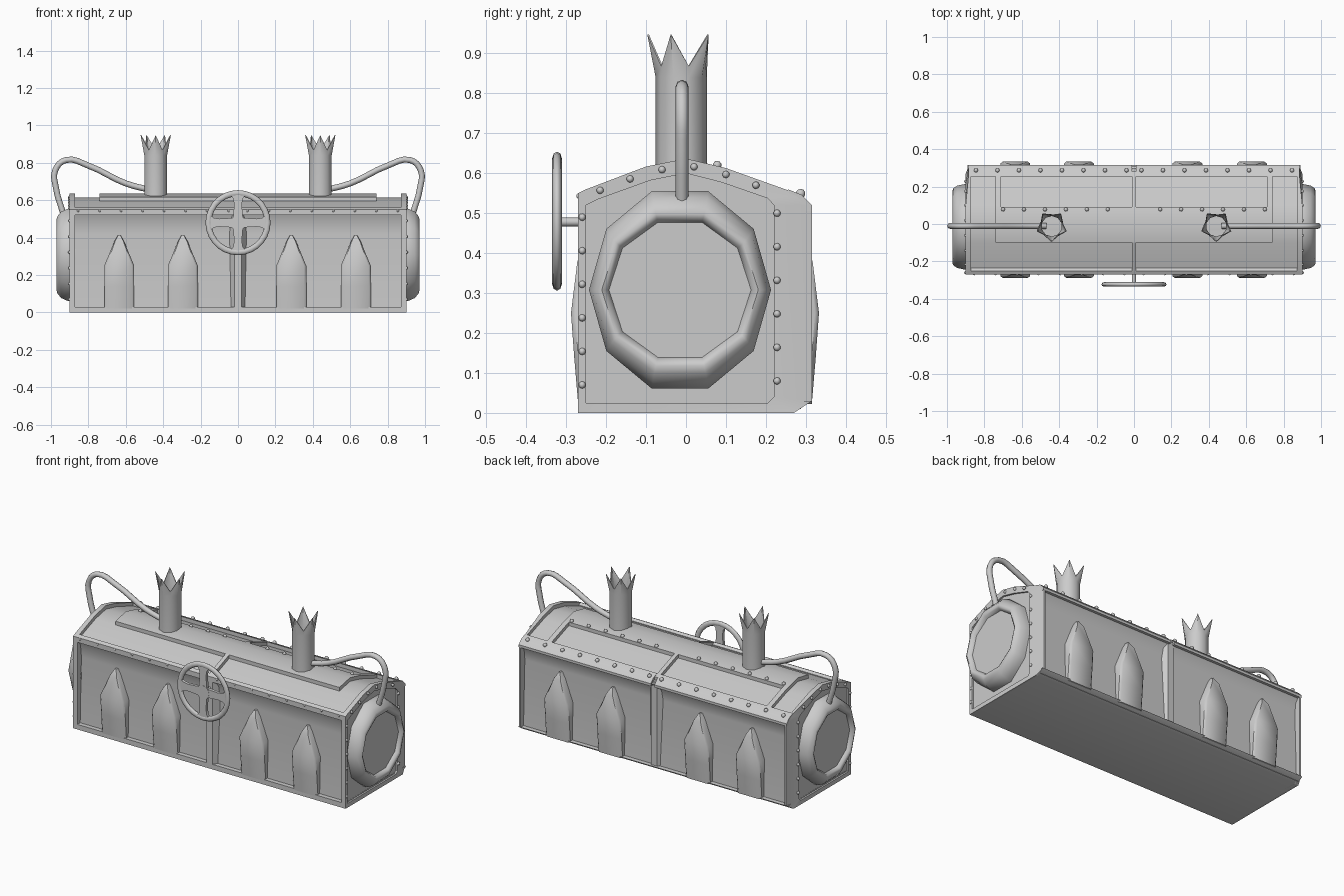
import bpy, bmesh, math
from mathutils import Vector, Matrix

if "Cube" in bpy.data.objects:
    bpy.data.objects.remove(bpy.data.objects["Cube"])

def finish(name, bm, angle=35):
    bmesh.ops.recalc_face_normals(bm, faces=bm.faces)
    me = bpy.data.meshes.new(name)
    bm.to_mesh(me)
    bm.free()
    ob = bpy.data.objects.new(name, me)
    bpy.context.collection.objects.link(ob)
    bpy.ops.object.select_all(action='DESELECT')
    ob.select_set(True)
    bpy.context.view_layer.objects.active = ob
    bpy.ops.object.shade_smooth_by_angle(angle=math.radians(angle))
    return ob

def loft(bm, rings, caps=(True, True), closed=False):
    vs = [[bm.verts.new(p) for p in r] for r in rings]
    n = len(vs[0])
    pairs = list(zip(vs, vs[1:])) + ([(vs[-1], vs[0])] if closed else [])
    for a, b in pairs:
        for i in range(n):
            bm.faces.new((a[i], a[(i + 1) % n], b[(i + 1) % n], b[i]))
    if caps[0]: bm.faces.new(vs[0])
    if caps[1]: bm.faces.new(vs[-1])

def extrude_x(name, prof, x0, x1, angle=35):
    bm = bmesh.new()
    loft(bm, [[(x, y, z) for y, z in prof] for x in (x0, x1)])
    return finish(name, bm, angle)

ROOF = [(-.27, .55), (-.25, .56), (-.1, .617), (0, .637), (.1, .613), (.29, .545), (.315, .52)]

def roof_z(y):
    for (a, za), (b, zb) in zip(ROOF, ROOF[1:]):
        if a <= y <= b:
            return za + (zb - za) * (y - a) / (b - a)
    return .52

def roof_strip(name, x0, x1, y0, y1, depth=.04):
    ys = [y0] + [p[0] for p in ROOF if y0 < p[0] < y1] + [y1]
    top = [(y, roof_z(y)) for y in ys]
    extrude_x(name, top + [(y, z - depth) for y, z in reversed(top)], x0, x1)

# recessed core: side walls coved into the rails, sunken roof
extrude_x("body_core", [(-.244, .01), (.288, .01), (.275, .42), (.282, .48), (.308, .518), (.1, .592),
                        (0, .615), (-.1, .595), (-.262, .535), (-.24, .49), (-.232, .42)], -.885, .885, 60)
# floor and long top rails
extrude_x("floor_slab", [(-.27, 0), (.27, 0), (.315, .03), (-.27, .03)], -.89, .89)
extrude_x("front_rail", [(-.27, .52), (-.27, .55), (-.25, .56), (-.235, .55), (-.235, .52)], -.89, .89)
for s in (-1, 1):
    extrude_x("back_rail", [(.315, .505), (.315, .52), (.29, .546), (.255, .56), (.255, .505)],
              *sorted((s * .012, s * .885)))
# raised roof bands and ribs
roof_strip("roof_center_band", -.74, .74, -.1, .09)
roof_strip("roof_back_rib", -.012, .012, .09, .28)
roof_strip("roof_front_rib", -.012, .012, -.265, -.1)
for s in (-1, 1):
    roof_strip("roof_side_rib", *sorted((s * .71, s * .74)), .09, .26)

# center posts with flared foot against the wall
for name, y0, y1 in (("front_post", -.27, -.225), ("back_post", .3, .265)):
    bm = bmesh.new()
    loft(bm, [[(-.02, y0, z), (.02, y0, z), (.05, y1, z), (-.05, y1, z)] for z in (.025, .53)])
    finish(name, bm)

# end frames, end walls and round end caps
OUT = [(-.27, 0), (.27, 0), (.315, .03), (.315, .52), (.29, .545), (.1, .613), (0, .637),
       (-.1, .617), (-.25, .56), (-.27, .55)]
INN = [(-.25, .025), (.205, .025), (.22, .04), (.22, .52), (.205, .537), (.09, .577), (0, .6),
       (-.09, .582), (-.22, .535), (-.25, .52)]
for s in (-1, 1):
    bm = bmesh.new()
    loft(bm, [[(s * .872, y, z) for y, z in OUT],
              [(s * (.882 if y > .28 else .9), y, z) for y, z in OUT],
              [(s * .9, y, z) for y, z in INN],
              [(s * .889, y, z) for y, z in INN]])
    finish("end_frame", bm, 25)
    bm = bmesh.new()
    rings = []
    for x, ry, rz in ((.87, .228, .26), (.908, .228, .26), (.945, .22, .243), (.965, .207, .218),
                      (.97, .196, .2), (.964, .186, .187), (.95, .18, .18), (.946, .178, .178)):
        rings.append([(s * x, -.015 + ry * math.cos(math.tau * i / 10),
                       .308 + rz * math.sin(math.tau * i / 10)) for i in range(10)])
    loft(bm, rings)
    finish("end_cap", bm, 55)

# pointed bulging vents on both long sides
for side, base in ((-1, .27), (1, .315)):
    for x in (-.635, -.295, .285, .63):
        bm = bmesh.new()
        rings = []
        for z, hw, out in ((.022, .08, 0), (.14, .08, .01), (.25, .08, .018), (.38, .026, .002), (.415, .006, -.02)):
            y = base + out
            rings.append([(x + hw * k, side * (y - d), z) for k, d in
                          ((-1, .07), (-1, .01), (-.85, 0), (.85, 0), (1, .01), (1, .07))])
        loft(bm, rings)
        finish("vent", bm, 50)

# crowned chimneys: ten-sided tubes with five spikes
for s in (-1, 1):
    bm = bmesh.new()
    cx, cy = s * .44, -.012
    def ring(r, z, spike_r=None, spike_z=None):
        pts = []
        for i in range(10):
            a = -math.pi / 2 + math.tau * i / 10
            sp = spike_r is not None and i % 2 == 0
            q, h = (spike_r, spike_z) if sp else (r, z)
            pts.append((cx + q * math.cos(a), cy + q * math.sin(a), h))
        return pts
    loft(bm, [ring(.064, .58), ring(.064, .84), ring(.062, .868, .085, .948),
              ring(.057, .868, .081, .948), ring(.055, .84), ring(.055, .63)])
    finish("chimney", bm, 40)

# bent steam pipes
for s in (-1, 1):
    cu = bpy.data.curves.new("steam_pipe", 'CURVE')
    cu.dimensions = '3D'
    cu.bevel_depth = .016
    cu.bevel_resolution = 2
    cu.resolution_u = 4
    cu.use_fill_caps = True
    sp = cu.splines.new('BEZIER')
    pts = [(.47, .655), (.6, .69), (.8, .785), (.92, .815), (.977, .76), (.972, .66), (.935, .53)]
    sp.bezier_points.add(len(pts) - 1)
    for b, (x, z) in zip(sp.bezier_points, pts):
        b.co = (s * x, -.01, z)
        b.handle_left_type = b.handle_right_type = 'AUTO'
    bpy.context.collection.objects.link(bpy.data.objects.new("steam_pipe", cu))

# hand wheel: rim, spokes, hub and shaft
WC = Vector((0, -.323, .48))
bpy.ops.mesh.primitive_torus_add(location=WC, rotation=(math.pi / 2, 0, 0), major_radius=.158,
                                 minor_radius=.016, major_segments=28, minor_segments=8)
bpy.context.object.name = "wheel_rim"
bpy.context.object.scale = (1, 1, .75)
bpy.ops.object.shade_smooth()
for k in range(4):
    bm = bmesh.new()
    R = Matrix.Rotation(k * math.pi / 2, 4, 'Y')
    loft(bm, [[WC + R @ Vector((r, y, w)) for y, w in ((-.009, -h), (.009, -h), (.009, h), (-.009, h))]
              for r, h in ((0, .03), (.05, .024), (.1, .021), (.13, .026), (.155, .045))])
    finish("wheel_spoke", bm)
for name, r, y0, y1 in (("wheel_hub", .042, -.333, -.313), ("wheel_shaft", .011, -.32, -.25)):
    bpy.ops.mesh.primitive_cylinder_add(vertices=12, radius=r, depth=y1 - y0, location=(0, (y0 + y1) / 2, .478),
                                        rotation=(math.pi / 2, 0, 0))
    bpy.context.object.name = name
    bpy.ops.object.shade_smooth_by_angle(angle=math.radians(40))

# rivets along rails, roof bands and end frames
bm = bmesh.new()
def rivet(x, y, z, r=.009):
    bmesh.ops.create_uvsphere(bm, u_segments=8, v_segments=5, radius=r, matrix=Matrix.Translation((x, y, z)))
for s in (-1, 1):
    for i in range(8):
        rivet(s * (.04 + .115 * i), .287, .549, .012)
        rivet(s * (.05 + .115 * i), -.268, .543, .007)
    for i in range(6):
        rivet(s * (.14 + .112 * i), .078, roof_z(.078) + .002, .011)
        rivet(s * .9, -.26, .07 + .084 * i)
        rivet(s * .9, .228, .08 + .084 * i)
    for y in (-.215, -.14, -.06, .02, .1, .175):
        rivet(s * .9, y, roof_z(y) - .016)
finish("rivets", bm, 60)
